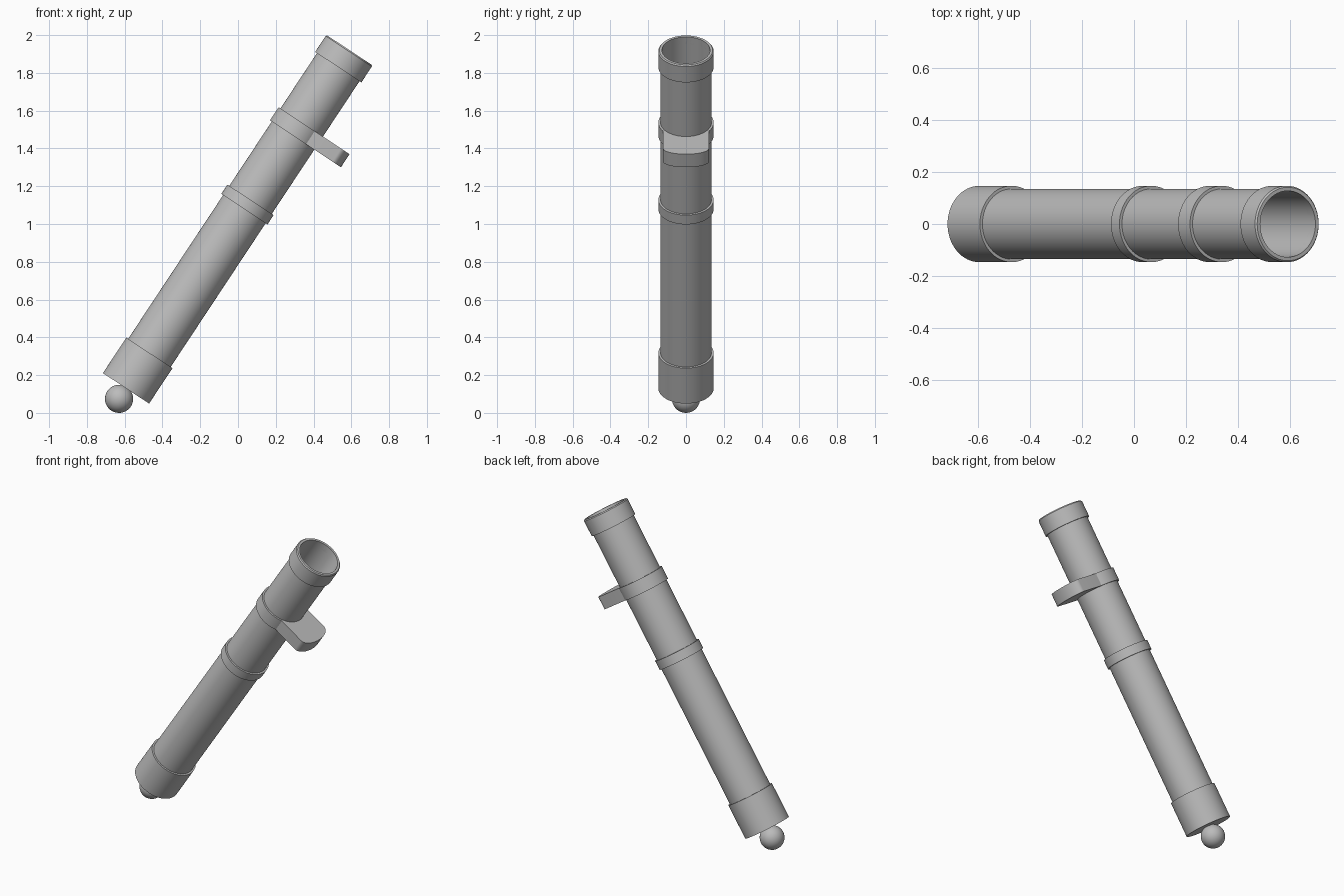
import bpy, bmesh, math
from mathutils import Matrix

if "Cube" in bpy.data.objects:
    bpy.data.objects.remove(bpy.data.objects["Cube"])

TILT = math.atan2(1.183, 1.79)          # lean of the barrel from vertical
FRAME = Matrix.Translation((-0.593, 0, 0.13)) @ Matrix.Rotation(TILT, 4, 'Y')
SEG = 64

grey = bpy.data.materials.new("plain grey")
grey.diffuse_color = (0.5, 0.5, 0.5, 1)
grey.use_nodes = True
grey.node_tree.nodes["Principled BSDF"].inputs["Base Color"].default_value = grey.diffuse_color


def finish(name, bm):
    bmesh.ops.remove_doubles(bm, verts=bm.verts, dist=1e-5)
    bmesh.ops.recalc_face_normals(bm, faces=bm.faces)
    me = bpy.data.meshes.new(name)
    bm.to_mesh(me)
    bm.free()
    me.materials.append(grey)
    ob = bpy.data.objects.new(name, me)
    bpy.context.collection.objects.link(ob)
    ob.matrix_world = FRAME
    bpy.ops.object.select_all(action='DESELECT')
    ob.select_set(True)
    bpy.context.view_layer.objects.active = ob
    bpy.ops.object.shade_smooth_by_angle(angle=math.radians(30))
    return ob


def lathe(name, profile, closed=False):
    """Spin (radius, height) points around the barrel axis."""
    bm = bmesh.new()
    vs = [bm.verts.new((r, 0, h)) for r, h in profile]
    es = [bm.edges.new(p) for p in zip(vs, vs[1:])]
    if closed:
        es.append(bm.edges.new((vs[-1], vs[0])))
    bmesh.ops.spin(bm, geom=vs + es, cent=(0, 0, 0), axis=(0, 0, 1),
                   angle=2 * math.pi, steps=SEG)
    return finish(name, bm)


R_TUBE, R_BAND, R_BORE = 0.135, 0.1465, 0.127

# Hollow barrel, closed at the base
lathe("barrel", [(0, 0.02), (R_TUBE, 0.02), (R_TUBE, 2.14),
                 (R_BORE, 2.14), (R_BORE, 0.2), (0, 0.2)])

# Breech cap
lathe("breech_cap", [(0, 0), (R_BAND, 0), (R_BAND, 0.225), (R_TUBE - 0.003, 0.225)])

# Bands around the barrel
for name, lo, hi in (("middle_band", 1.137, 1.196), ("bracket_band", 1.604, 1.687)):
    lathe(name, [(R_TUBE - 0.003, lo), (R_BAND, lo), (R_BAND, hi),
                 (R_TUBE - 0.003, hi)], closed=True)

# Muzzle ring with a small chamfer
lathe("muzzle_ring", [(R_TUBE - 0.003, 2.038), (R_BAND, 2.038), (R_BAND, 2.139),
                      (0.141, 2.146), (R_BORE, 2.146), (R_BORE, 2.1)], closed=True)

# Bracket tongue: rounded outer end, hollowed to hug the barrel
bm = bmesh.new()
W = 0.121
outline = []
for i in range(25):
    a = -math.pi / 2 + math.pi * i / 24
    outline.append((0.25 + 0.054 * math.cos(a), W * math.sin(a)))
half = math.asin(W / 0.131)
for i in range(17):
    a = half - 2 * half * i / 16
    outline.append((0.131 * math.cos(a), 0.131 * math.sin(a)))
face = bm.faces.new([bm.verts.new((x, y, 1.604)) for x, y in outline])
ext = bmesh.ops.extrude_face_region(bm, geom=[face], use_keep_orig=True)
bmesh.ops.translate(bm, vec=(0, 0, 0.083),
                    verts=[v for v in ext["geom"] if isinstance(v, bmesh.types.BMVert)])
finish("bracket_tongue", bm)

# Ball foot on the barrel axis
bm = bmesh.new()
bmesh.ops.create_uvsphere(bm, u_segments=40, v_segments=24, radius=0.0745,
                          matrix=Matrix.Translation((0, 0, -0.0665)))
finish("ball_foot", bm)
